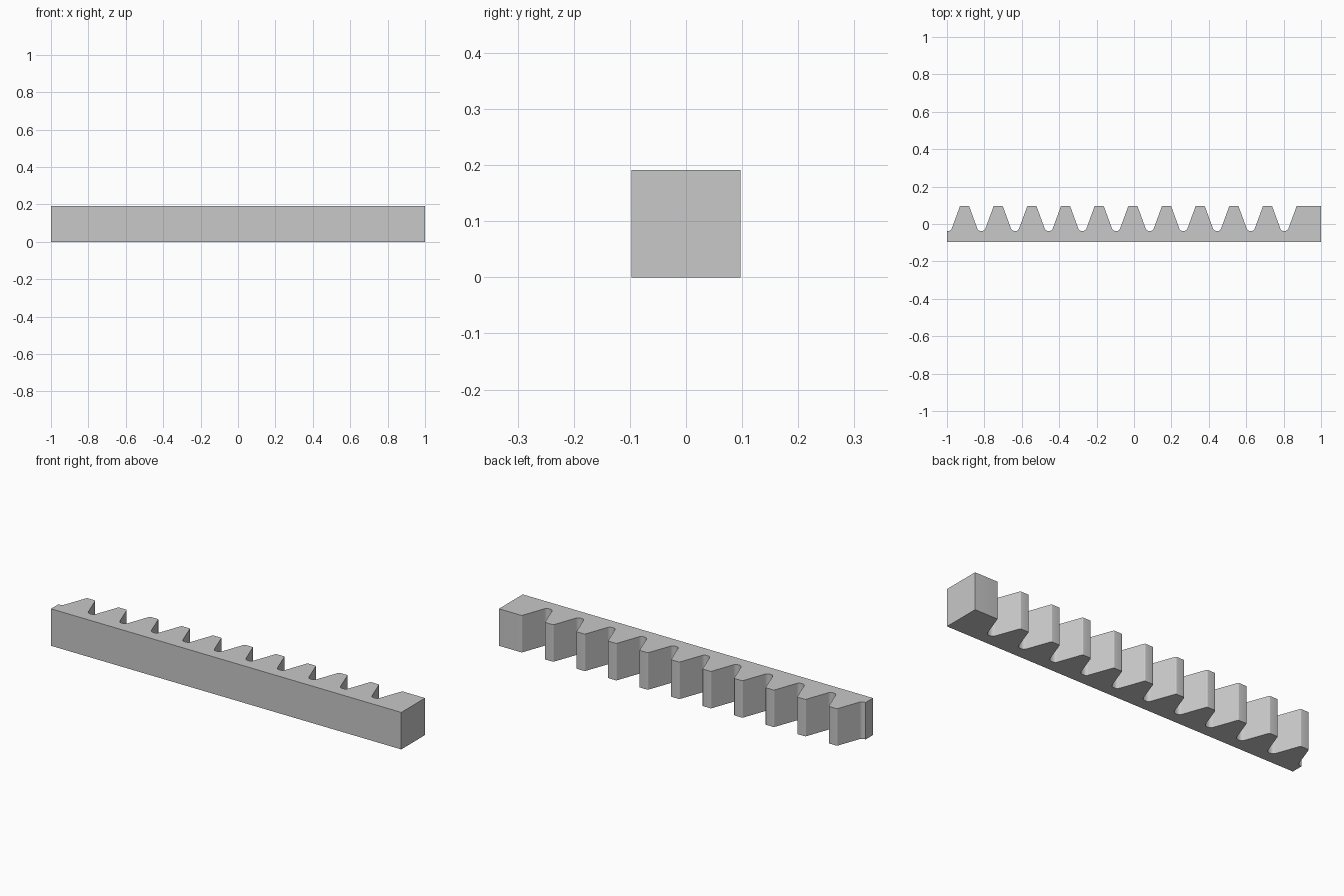
import bpy, bmesh, math
from mathutils import Vector

if "Cube" in bpy.data.objects:
    bpy.data.objects.remove(bpy.data.objects["Cube"])

HALF_LEN, HALF_DEPTH, HEIGHT = 1.0, 0.097, 0.191
PITCH, FIRST, TEETH = 0.18, -0.906, 10
ROOT_Y = -0.037
TIP_HALF, ROOT_HALF = 0.024, 0.073
TIP_R, ROOT_R = 0.007, 0.019


def rounded(prev, corner, nxt, radius, steps=4):
    """Arc points that replace a profile corner."""
    a, b = (prev - corner).normalized(), (nxt - corner).normalized()
    half = a.angle(b) / 2
    reach = radius / math.tan(half)
    centre = corner + (a + b).normalized() * radius / math.sin(half)
    start, end = corner + a * reach - centre, corner + b * reach - centre
    return [centre + start.lerp(end, i / steps).normalized() * radius
            for i in range(steps + 1)]


# Rack outline: corner points paired with a fillet radius
corners = [((-HALF_LEN, -HALF_DEPTH), 0), ((HALF_LEN, -HALF_DEPTH), 0),
           ((HALF_LEN, HALF_DEPTH), 0)]
end_tooth = FIRST + TEETH * PITCH
corners += [((end_tooth - TIP_HALF, HALF_DEPTH), TIP_R),
            ((end_tooth - ROOT_HALF, ROOT_Y), ROOT_R)]
for i in reversed(range(TEETH)):
    x = FIRST + i * PITCH
    corners += [((x + ROOT_HALF, ROOT_Y), ROOT_R), ((x + TIP_HALF, HALF_DEPTH), TIP_R),
                ((x - TIP_HALF, HALF_DEPTH), TIP_R), ((x - ROOT_HALF, ROOT_Y), ROOT_R)]
corners.append(((-HALF_LEN, ROOT_Y), 0))

points = [Vector(p) for p, r in corners]
outline = []
for i, (p, r) in enumerate(corners):
    if r:
        outline += rounded(points[i - 1], points[i], points[i + 1], r)
    else:
        outline.append(points[i])

# Extrude the outline upward into the bar
bm = bmesh.new()
base = bm.faces.new([bm.verts.new((p.x, p.y, 0)) for p in outline])
extruded = bmesh.ops.extrude_face_region(bm, geom=[base], use_keep_orig=True)
top = [v for v in extruded["geom"] if isinstance(v, bmesh.types.BMVert)]
bmesh.ops.translate(bm, verts=top, vec=(0, 0, HEIGHT))
bmesh.ops.recalc_face_normals(bm, faces=bm.faces)
mesh = bpy.data.meshes.new("gear_rack")
bm.to_mesh(mesh)
bm.free()

rack = bpy.data.objects.new("gear_rack", mesh)
bpy.context.collection.objects.link(rack)

# Plain light grey
grey = bpy.data.materials.new("light grey")
grey.use_nodes = True
colour = (0.58, 0.58, 0.58, 1)
grey.diffuse_color = colour
grey.node_tree.nodes["Principled BSDF"].inputs["Base Color"].default_value = colour
mesh.materials.append(grey)

# Smooth fillets, crisp edges
bpy.ops.object.select_all(action="DESELECT")
rack.select_set(True)
bpy.context.view_layer.objects.active = rack
bpy.ops.object.shade_smooth_by_angle(angle=math.radians(30))
